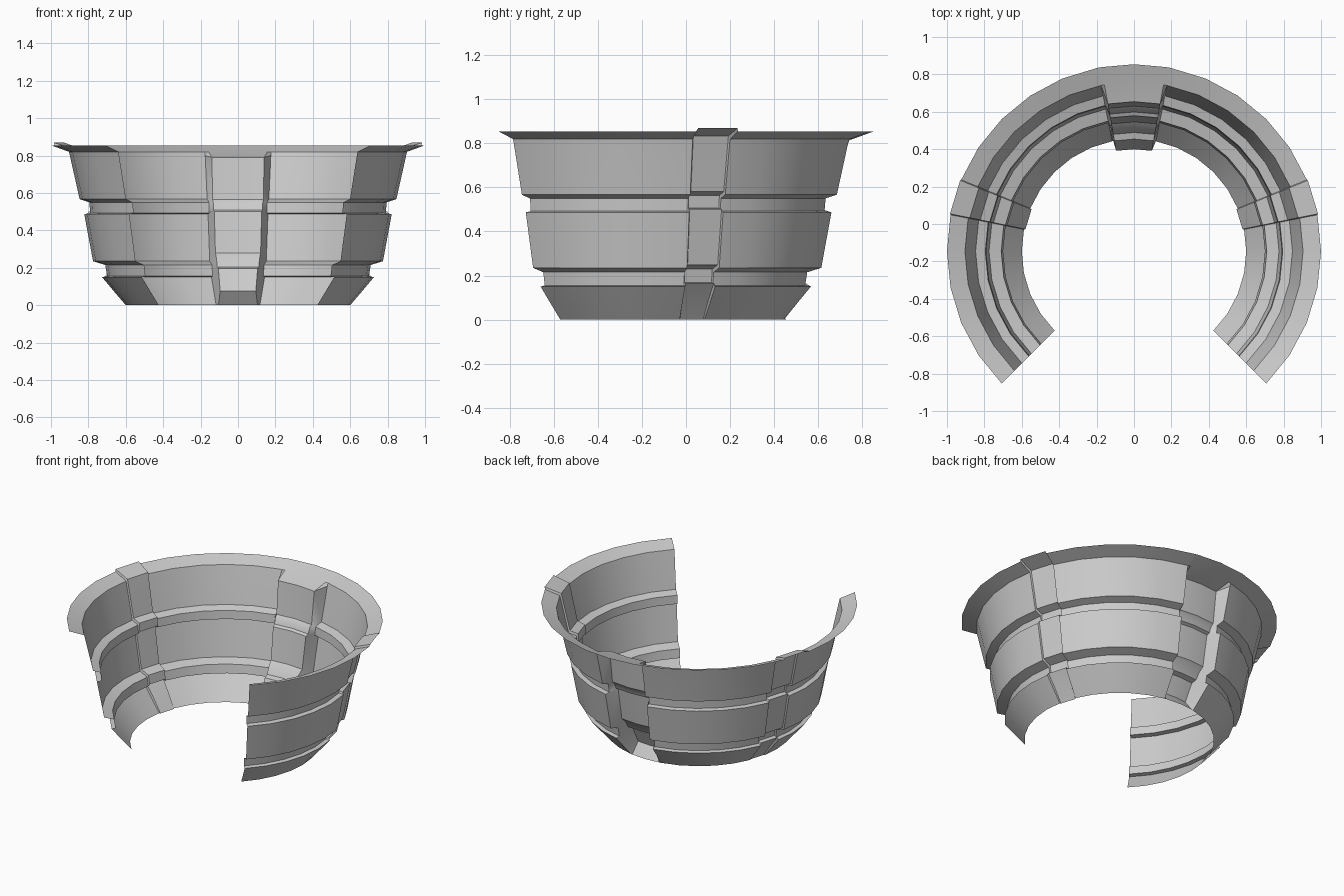
import bpy
from math import radians, sin, cos

if "Cube" in bpy.data.objects:
    bpy.data.objects.remove(bpy.data.objects["Cube"])

CENTRE_Y = -0.146
STEP = 11.25

# Profiles as (radius, height), all with the same point count
WALL = [(.60, 0), (.664, .075), (.727, .15), (.70, .155), (.71, .215), (.775, .235),
        (.822, .487), (.79, .492), (.795, .55), (.847, .567), (.899, .80), (.904, .82), (1, .855)]
BACK = [(.60, 0), (.546, .075), (.60, .195), (.635, .205), (.66, .25), (.692, .28),
        (.725, .50), (.745, .51), (.76, .55), (.776, .565), (.80, .79), (.904, .82), (1, .855)]
# Side panels are the wall profile lifted slightly
SIDE = [(r - (.008 if r < .95 else -.004), z + (.014 if z else 0)) for r, z in WALL]


def sweep(name, columns):
    """Skin a strip through (angle, profile) columns around the bowl axis."""
    n = len(WALL)
    verts = [(r * cos(radians(a)), CENTRE_Y + r * sin(radians(a)), z)
             for a, prof in columns for r, z in prof]
    faces = [(c * n + i, (c + 1) * n + i, (c + 1) * n + i + 1, c * n + i + 1)
             for c in range(len(columns) - 1) for i in range(n - 1)]
    mesh = bpy.data.meshes.new(name)
    mesh.from_pydata(verts, [], faces)
    mesh.update()
    obj = bpy.data.objects.new(name, mesh)
    bpy.context.collection.objects.link(obj)
    bpy.ops.object.select_all(action='DESELECT')
    obj.select_set(True)
    bpy.context.view_layer.objects.active = obj
    bpy.ops.object.shade_smooth_by_angle(angle=radians(35))
    return obj


def wall(name, first, last):
    return sweep(name, [(k * STEP, WALL) for k in range(first, last + 1)])


def panel(name, start, end, inset, profile, middle=()):
    """Panel strip with short side walls joining it to the main wall."""
    cols = [(start, WALL), (start + inset, profile)]
    cols += [(m, profile) for m in middle]
    cols += [(end - inset, profile), (end, WALL)]
    return sweep(name, cols)


# Stepped wall, open at the front
wall("front_wall_right", -4, 1)
wall("back_wall_right", 2, 7)
wall("back_wall_left", 9, 14)
wall("front_wall_left", 15, 20)

# Raised side ribs
panel("side_rib_right", STEP, 2 * STEP, 0.3, SIDE)
panel("side_rib_left", 14 * STEP, 15 * STEP, 0.3, SIDE)

# Recessed back panel
panel("back_panel", 7 * STEP, 9 * STEP, 1.2, BACK, (90,))
